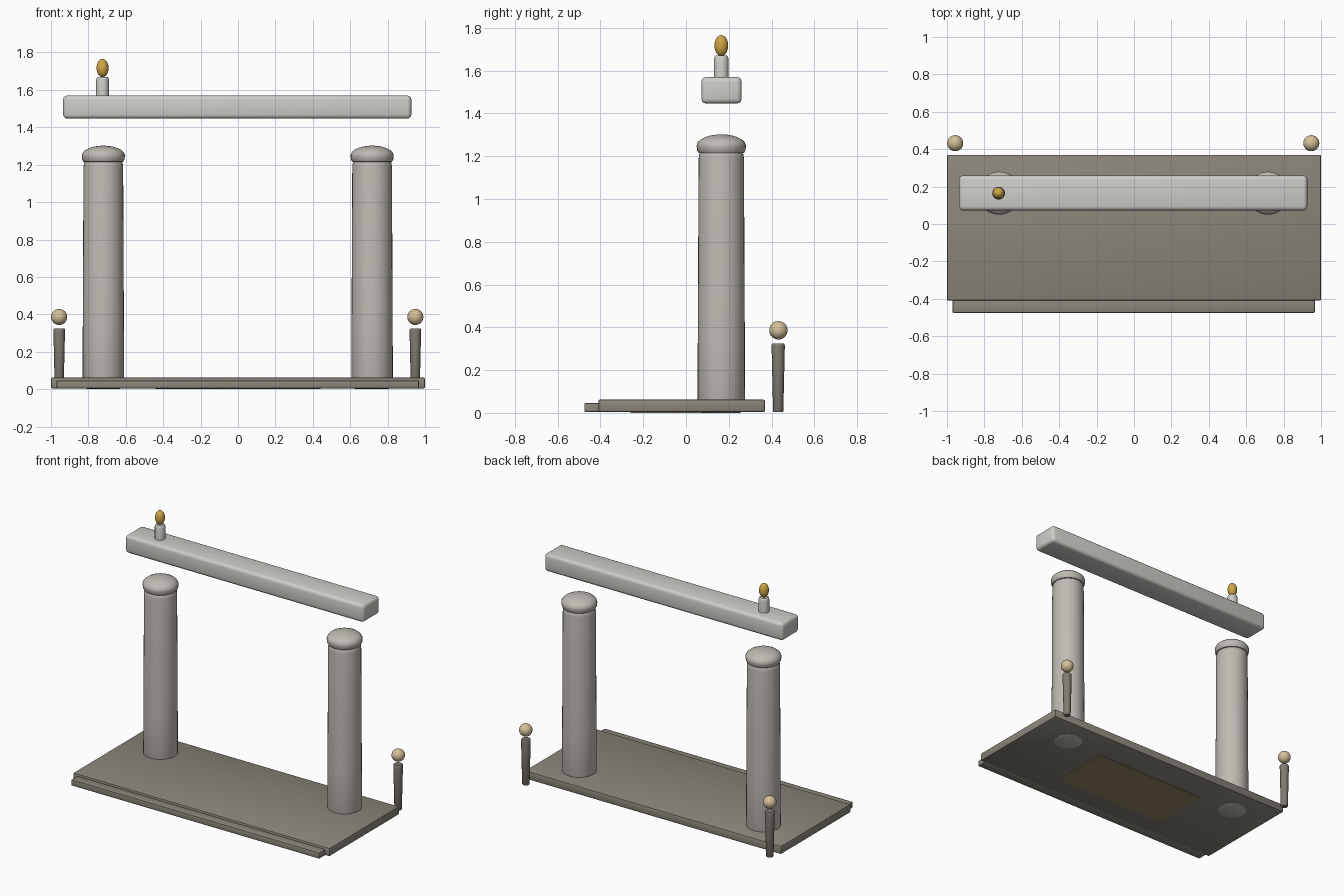
import bpy, bmesh, math
from mathutils import Vector

if "Cube" in bpy.data.objects:
    bpy.data.objects.remove(bpy.data.objects["Cube"])


def material(name, rgb):
    m = bpy.data.materials.new(name)
    m.diffuse_color = (*rgb, 1)
    m.use_nodes = True
    m.node_tree.nodes["Principled BSDF"].inputs["Base Color"].default_value = m.diffuse_color
    return m


STONE = material("pale_stone", (0.62, 0.61, 0.58))
COLUMN = material("column_stone", (0.52, 0.49, 0.45))
FLOOR = material("floor_stone", (0.26, 0.24, 0.20))
POST = material("post_stone", (0.22, 0.20, 0.17))
PANEL = material("panel_brown", (0.30, 0.25, 0.13))
GOLD = material("gold", (0.62, 0.38, 0.06))
LAMP = material("lamp_cream", (0.66, 0.53, 0.32))


def finish(name, bm, loc, mat, angle=40):
    bmesh.ops.recalc_face_normals(bm, faces=bm.faces)
    me = bpy.data.meshes.new(name)
    bm.to_mesh(me)
    bm.free()
    ob = bpy.data.objects.new(name, me)
    bpy.context.collection.objects.link(ob)
    ob.location = loc
    me.materials.append(mat)
    bpy.ops.object.select_all(action='DESELECT')
    ob.select_set(True)
    bpy.context.view_layer.objects.active = ob
    bpy.ops.object.shade_smooth_by_angle(angle=math.radians(angle))
    return ob


def box(name, lo, hi, bevel, mat, segments=2):
    lo, hi = Vector(lo), Vector(hi)
    bm = bmesh.new()
    bmesh.ops.create_cube(bm, size=1)
    bmesh.ops.scale(bm, vec=hi - lo, verts=bm.verts)
    if bevel:
        bmesh.ops.bevel(bm, geom=bm.edges[:], offset=bevel, segments=segments,
                        affect='EDGES', profile=0.5)
    return finish(name, bm, (lo + hi) / 2, mat)


def lathe(name, profile, x, y, mat, sides=32):
    """Spin (radius, z) points around the vertical axis and close both ends."""
    bm = bmesh.new()
    rings = [[bm.verts.new((r * math.cos(2 * math.pi * i / sides),
                            r * math.sin(2 * math.pi * i / sides), z))
              for i in range(sides)] for r, z in profile]
    for a, b in zip(rings, rings[1:]):
        for i in range(sides):
            j = (i + 1) % sides
            bm.faces.new((a[i], a[j], b[j], b[i]))
    bm.faces.new(rings[0][::-1])
    bm.faces.new(rings[-1])
    return finish(name, bm, (x, y, 0), mat)


def ball(name, loc, radii, mat):
    bm = bmesh.new()
    bmesh.ops.create_uvsphere(bm, u_segments=24, v_segments=16, radius=1)
    bmesh.ops.scale(bm, vec=radii, verts=bm.verts)
    return finish(name, bm, loc, mat)


# Floor slab, front step and underside panel
box("floor_slab", (-1, -0.41, 0.004), (1, 0.37, 0.062), 0.008, FLOOR)
box("front_step", (-0.97, -0.475, 0.004), (0.967, -0.40, 0.046), 0.005, FLOOR)
box("underside_panel", (-0.44, -0.26, 0.0), (0.44, 0.165, 0.02), 0, PANEL)

# Columns with domed caps
column = [(0.085, 0.0), (0.104, 0.008), (0.111, 0.03), (0.110, 0.35), (0.106, 1.19),
          (0.103, 1.21), (0.095, 1.22)]
cap = [(0.09, 1.213), (0.106, 1.216), (0.113, 1.228), (0.115, 1.245)]
cap += [(0.115 * math.cos(t), 1.250 + 0.052 * math.sin(t))
        for t in (math.radians(a) for a in (5, 20, 35, 50, 65, 78, 88))]
for side, x in (("left", -0.72), ("right", 0.717)):
    lathe(f"column_{side}", column, x, 0.165, COLUMN)
    lathe(f"column_cap_{side}", cap, x, 0.165, COLUMN)

# Floating lintel beam
box("lintel_beam", (-0.935, 0.072, 1.446), (0.927, 0.26, 1.57), 0.022, STONE, 3)

# Candle standing on the beam
lathe("candle", [(0.034, 1.56), (0.034, 1.655), (0.031, 1.665), (0.026, 1.67)],
      -0.724, 0.165, STONE, 24)
ball("candle_flame", (-0.724, 0.165, 1.717), (0.032, 0.032, 0.049), GOLD)

# Tapered lamp posts with floating balls behind the slab
post = [(0.021, 0.003), (0.024, 0.008), (0.031, 0.312), (0.030, 0.32), (0.026, 0.324)]
for side, x in (("left", -0.956), ("right", 0.948)):
    lathe(f"lamp_post_{side}", post, x, 0.431, POST, 20)
    ball(f"lamp_ball_{side}", (x, 0.432, 0.386), (0.043, 0.043, 0.043), LAMP)
